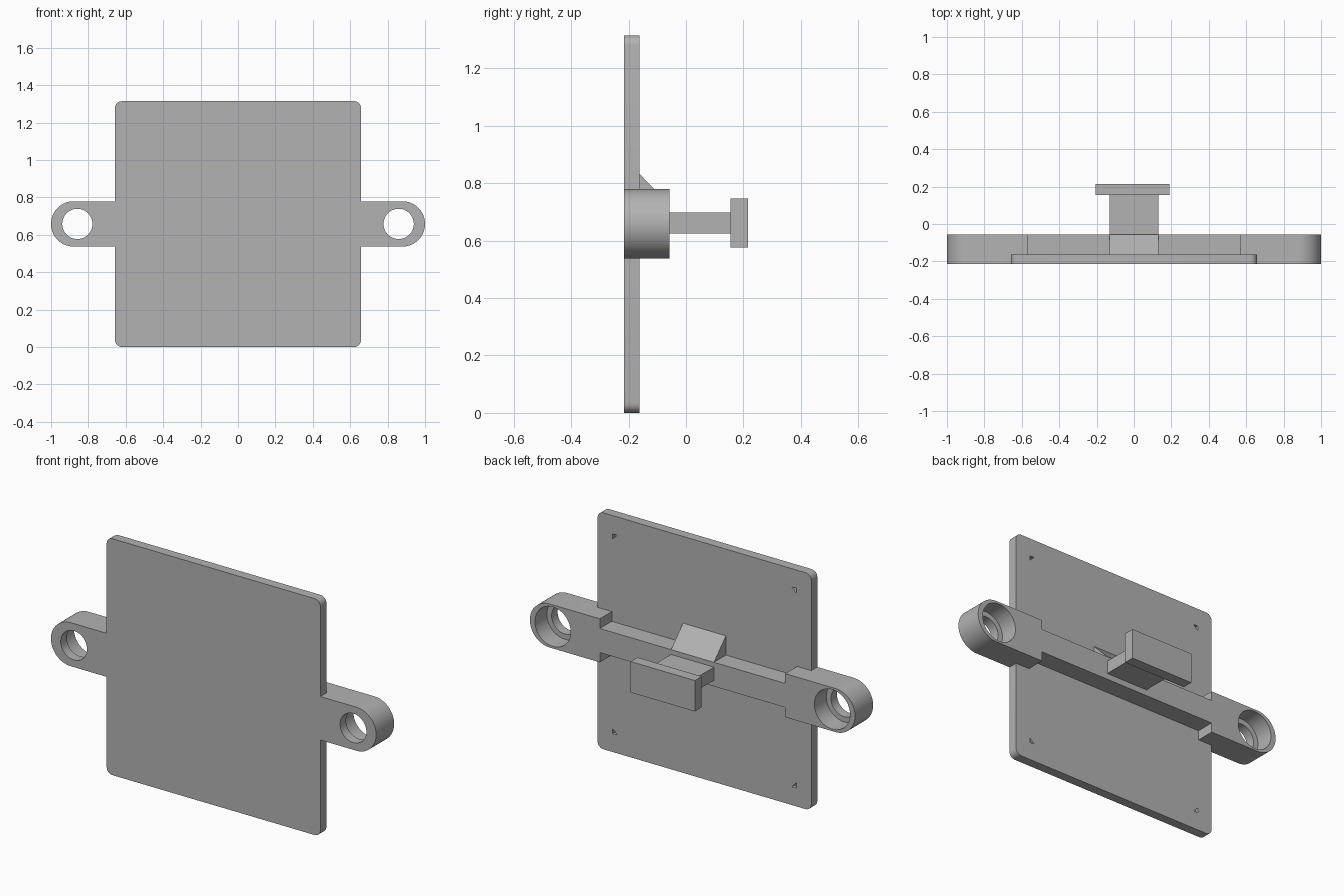
import bpy, bmesh, math

cube = bpy.data.objects.get("Cube")
if cube:
    bpy.data.objects.remove(cube, do_unlink=True)

grey = bpy.data.materials.new("plain grey")
grey.use_nodes = True
colour = (0.45, 0.45, 0.45, 1)
grey.diffuse_color = colour
grey.node_tree.nodes["Principled BSDF"].inputs["Base Color"].default_value = colour

MID = 0.658                                   # height of the centre line
FRONT, SHEET, BACK = -0.215, -0.162, -0.057   # depth levels


def arc(cx, cz, r, a0, a1, n):
    """Points on a circle in the xz plane, angles in degrees."""
    angles = [math.radians(a0 + (a1 - a0) * i / n) for i in range(n + 1)]
    return [(cx + r * math.cos(a), cz + r * math.sin(a)) for a in angles]


def prism(name, outline, y0, y1):
    """Extrude an xz outline from y0 to y1."""
    bm = bmesh.new()
    face = bm.faces.new([bm.verts.new((x, y0, z)) for x, z in outline])
    out = bmesh.ops.extrude_face_region(bm, geom=[face], use_keep_orig=True)
    moved = [v for v in out["geom"] if isinstance(v, bmesh.types.BMVert)]
    bmesh.ops.translate(bm, verts=moved, vec=(0, y1 - y0, 0))
    bmesh.ops.recalc_face_normals(bm, faces=bm.faces)
    mesh = bpy.data.meshes.new(name)
    bm.to_mesh(mesh)
    bm.free()
    mesh.materials.append(grey)
    obj = bpy.data.objects.new(name, mesh)
    bpy.context.collection.objects.link(obj)
    return obj


def box(name, x0, x1, y0, y1, z0, z1):
    return prism(name, [(x0, z0), (x1, z0), (x1, z1), (x0, z1)], y0, y1)


def combine(target, tool, operation):
    """Apply a boolean and discard the tool."""
    mod = target.modifiers.new("boolean", "BOOLEAN")
    mod.object, mod.operation, mod.solver = tool, operation, "EXACT"
    bpy.context.view_layer.objects.active = target
    bpy.ops.object.modifier_apply(modifier=mod.name)
    bpy.data.objects.remove(tool, do_unlink=True)
    bpy.context.view_layer.update()


# Rounded square sheet
half, corner = 0.657, 0.035
outline = []
for i, (sx, sz) in enumerate([(1, 1), (-1, 1), (-1, -1), (1, -1)]):
    c = half - corner
    outline += arc(sx * c, half + sz * c, corner, 90 * i, 90 * i + 90, 6)
panel = prism("panel_with_arms", outline, FRONT, SHEET)

# Cross arm: round ears at the ends, narrower bar between the steps
ear, bar, step = 0.121, 0.067, 0.57
tip = 1 - ear
outline = arc(tip, MID, ear, -90, 90, 32)
outline += [(step, MID + ear), (step, MID + bar), (-step, MID + bar), (-step, MID + ear)]
outline += arc(-tip, MID, ear, 90, 270, 32)
outline += [(-step, MID - ear), (-step, MID - bar), (step, MID - bar), (step, MID - ear)]
combine(panel, prism("arm", outline, FRONT, BACK), "UNION")

# Counterbored holes in the ears
for s in (-1, 1):
    for r, y0 in ((0.081, FRONT - 0.1), (0.11, SHEET)):
        ring = arc(s * 0.859, MID, r, 0, 360, 48)[:-1]
        combine(panel, prism("bore", ring, y0, BACK + 0.1), "DIFFERENCE")

# Small triangular pits near the sheet corners
for sx in (-1, 1):
    for sz in (-1, 1):
        x, z, leg = sx * 0.565, half + sz * 0.555, 0.028
        pit = [(x, z), (x - sx * leg, z), (x, z - sz * leg)]
        combine(panel, prism("pit", pit, SHEET - 0.02, SHEET + 0.02), "DIFFERENCE")

# Smooth shading on the curved walls only
bpy.ops.object.select_all(action="DESELECT")
panel.select_set(True)
bpy.ops.object.shade_smooth_by_angle(angle=math.radians(30))

# Stem and its end plate
box("stem", -0.132, 0.132, BACK - 0.01, 0.16, 0.625, 0.698)
box("end_plate", -0.205, 0.19, 0.155, 0.215, 0.575, 0.747)

# Sloped gusset above the bar: a block with its back top edge pulled down
gusset = box("gusset", -0.132, 0.132, SHEET, BACK, MID + bar - 0.01, 0.832)
for v in gusset.data.vertices:
    if v.co.z > 0.8 and v.co.y > -0.1:
        v.co.z = MID + bar
